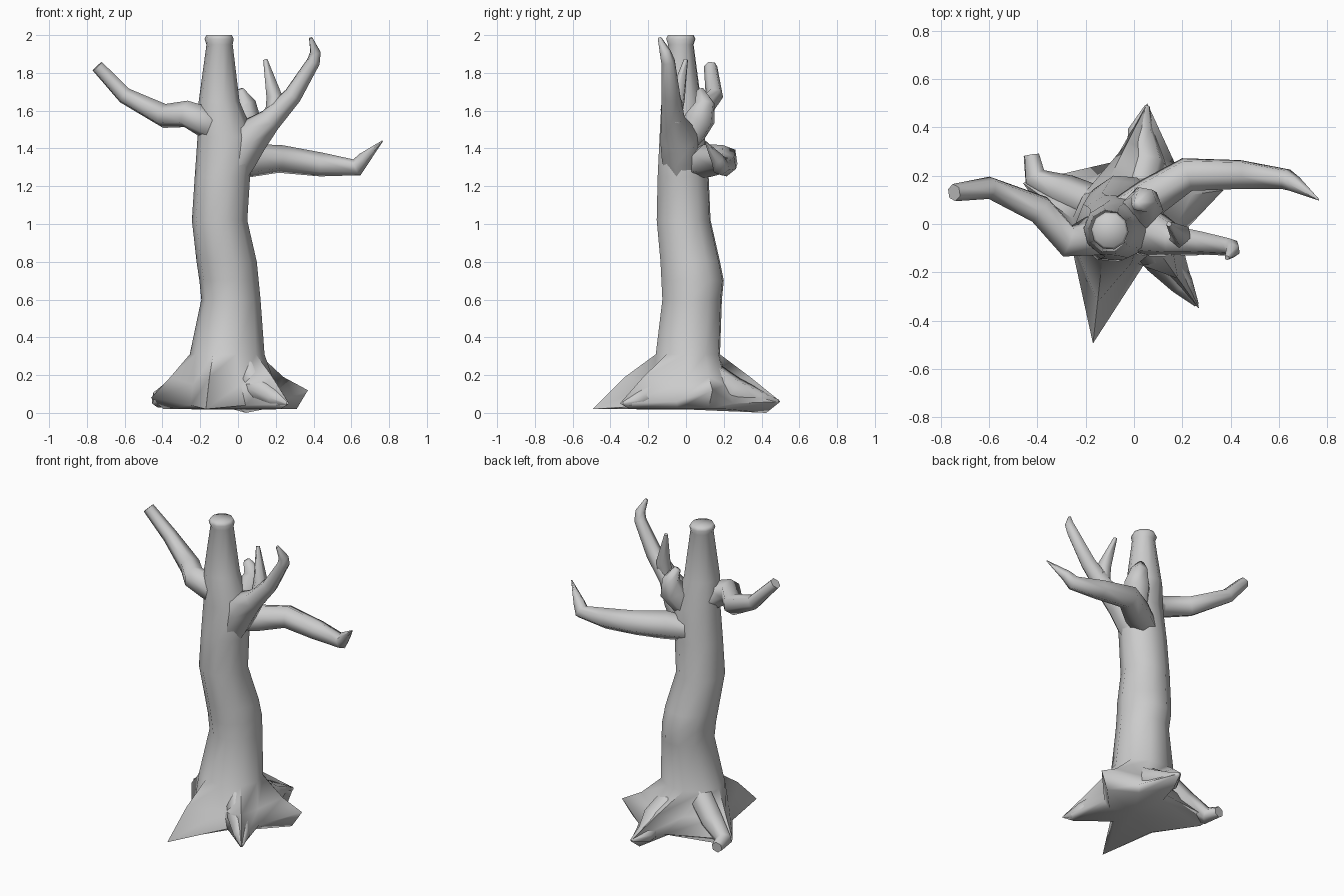
import bpy, bmesh, math
from mathutils import Vector


def loft(name, rings):
    """Skin equal-length rings of points, closing each end with a fan."""
    bm = bmesh.new()
    rows = [[bm.verts.new(p) for p in ring] for ring in rings]
    n = len(rows[0])
    for a, b in zip(rows, rows[1:]):
        for i in range(n):
            j = (i + 1) % n
            bm.faces.new((a[i], a[j], b[j], b[i]))
    for row in (rows[0], rows[-1]):
        hub = bm.verts.new(sum((v.co for v in row), Vector()) / n)
        for i in range(n):
            bm.faces.new((row[i], row[(i + 1) % n], hub))
    bmesh.ops.recalc_face_normals(bm, faces=bm.faces)
    me = bpy.data.meshes.new(name)
    bm.to_mesh(me)
    bm.free()
    ob = bpy.data.objects.new(name, me)
    bpy.context.collection.objects.link(ob)
    bpy.ops.object.select_all(action='DESELECT')
    ob.select_set(True)
    bpy.context.view_layer.objects.active = ob
    bpy.ops.object.shade_smooth_by_angle(angle=math.radians(75))
    return ob


def limb(name, path, sides=6):
    """Tapered tube along (x, y, z, radius) stations."""
    pts = [Vector(p[:3]) for p in path]
    rings, prev, side = [], None, None
    for k, p in enumerate(pts):
        ahead = pts[min(k + 1, len(pts) - 1)] - p
        back = p - pts[max(k - 1, 0)]
        d = (ahead.normalized() + back.normalized()).normalized()
        if prev is None:
            side = d.orthogonal().normalized()
        else:
            side = prev.rotation_difference(d) @ side
        prev = d
        up = d.cross(side)
        r = path[k][3]
        rings.append([p + r * (math.cos(t) * side + math.sin(t) * up)
                      for t in (2 * math.pi * i / sides for i in range(sides))])
    return loft(name, rings)


def trunk_ring(z, x0, x1, y0, y1, n=10):
    """Horizontal ring filling the given x and y extents."""
    angles = [math.radians(-112 + 360 / n * i) for i in range(n)]
    return [Vector(((x0 + x1) / 2 + (x1 - x0) / 1.94 * math.cos(a),
                    (y0 + y1) / 2 + (y1 - y0) / 1.94 * math.sin(a), z)) for a in angles]


# Trunk: star-shaped root skirt (tip, valley, tip...) rising into a crooked stem
tips = [Vector(p) for p in (
    (-0.17, -0.495, 0.02), (0.04, -0.17, 0.04), (0.27, -0.35, 0.05), (0.19, -0.05, 0.06),
    (0.37, 0.14, 0.12), (0.17, 0.25, 0.05), (0.055, 0.5, 0.06), (-0.03, 0.27, 0.04),
    (-0.46, 0.17, 0.08), (-0.25, -0.13, 0.04))]
stem = [trunk_ring(*s) for s in (
    (0.31, -0.25, 0.135, -0.16, 0.18), (0.60, -0.19, 0.115, -0.125, 0.19),
    (0.70, -0.20, 0.105, -0.13, 0.20), (0.80, -0.215, 0.095, -0.135, 0.18),
    (1.02, -0.24, 0.045, -0.155, 0.13), (1.25, -0.225, 0.06, -0.15, 0.12),
    (1.46, -0.21, 0.085, -0.14, 0.10), (1.65, -0.205, 0.005, -0.13, 0.08),
    (1.95, -0.165, -0.03, -0.095, 0.04), (1.98, -0.175, -0.025, -0.105, 0.05),
    (2.0, -0.165, -0.035, -0.095, 0.04))]
under = [Vector((-0.03 + (p.x + 0.03) * 0.85, p.y * 0.85, 0.02)) for p in tips]
under[6].z = 0.0
mid = []
for i, (a, b) in enumerate(zip(stem[0], tips)):
    m = a.lerp(b, 0.5)
    m.z = 0.19 if i % 2 == 0 else 0.15
    mid.append(m)
loft("trunk", [under, tips, mid] + stem)

# Rounded surface roots, starting inside the trunk
limb("back_left_root", [(-0.08, 0.05, 0.34, 0.08), (-0.28, 0.13, 0.15, 0.075),
                        (-0.41, 0.19, 0.075, 0.052), (-0.425, 0.285, 0.065, 0.035)])
limb("front_right_root", [(0.0, 0.0, 0.32, 0.08), (0.11, -0.14, 0.12, 0.075),
                          (0.20, -0.25, 0.075, 0.05), (0.26, -0.335, 0.05, 0.01)])
limb("back_root", [(0.0, 0.05, 0.25, 0.08), (0.05, 0.25, 0.11, 0.085),
                   (0.03, 0.39, 0.07, 0.055), (0.055, 0.49, 0.06, 0.01)])

# Branches, starting inside the trunk
limb("left_branch", [(-0.06, 0.0, 1.47, 0.08), (-0.17, -0.05, 1.54, 0.085),
                     (-0.275, -0.07, 1.583, 0.072), (-0.39, 0.06, 1.572, 0.065),
                     (-0.60, 0.15, 1.68, 0.047), (-0.745, 0.13, 1.835, 0.036)])
limb("right_branch", [(-0.08, 0.03, 1.31, 0.07), (0.07, 0.11, 1.335, 0.088),
                      (0.22, 0.205, 1.345, 0.075), (0.44, 0.205, 1.315, 0.064),
                      (0.63, 0.185, 1.30, 0.046), (0.665, 0.165, 1.345, 0.035),
                      (0.765, 0.10, 1.44, 0.003)])
limb("upright_branch", [(-0.06, -0.02, 1.22, 0.08), (0.0, -0.025, 1.35, 0.105),
                        (0.065, -0.035, 1.46, 0.105), (0.17, -0.07, 1.55, 0.065),
                        (0.29, -0.08, 1.68, 0.05), (0.40, -0.095, 1.86, 0.037),
                        (0.41, -0.11, 1.91, 0.03), (0.385, -0.14, 1.985, 0.01)])
limb("twig", [(0.19, -0.07, 1.54, 0.05), (0.195, -0.045, 1.67, 0.045),
              (0.145, 0.0, 1.87, 0.012)], 5)

# Broken stub behind the fork
limb("stub", [(-0.03, -0.01, 1.40, 0.07), (0.04, 0.075, 1.56, 0.085),
              (0.04, 0.10, 1.64, 0.055), (0.01, 0.075, 1.71, 0.022)])
